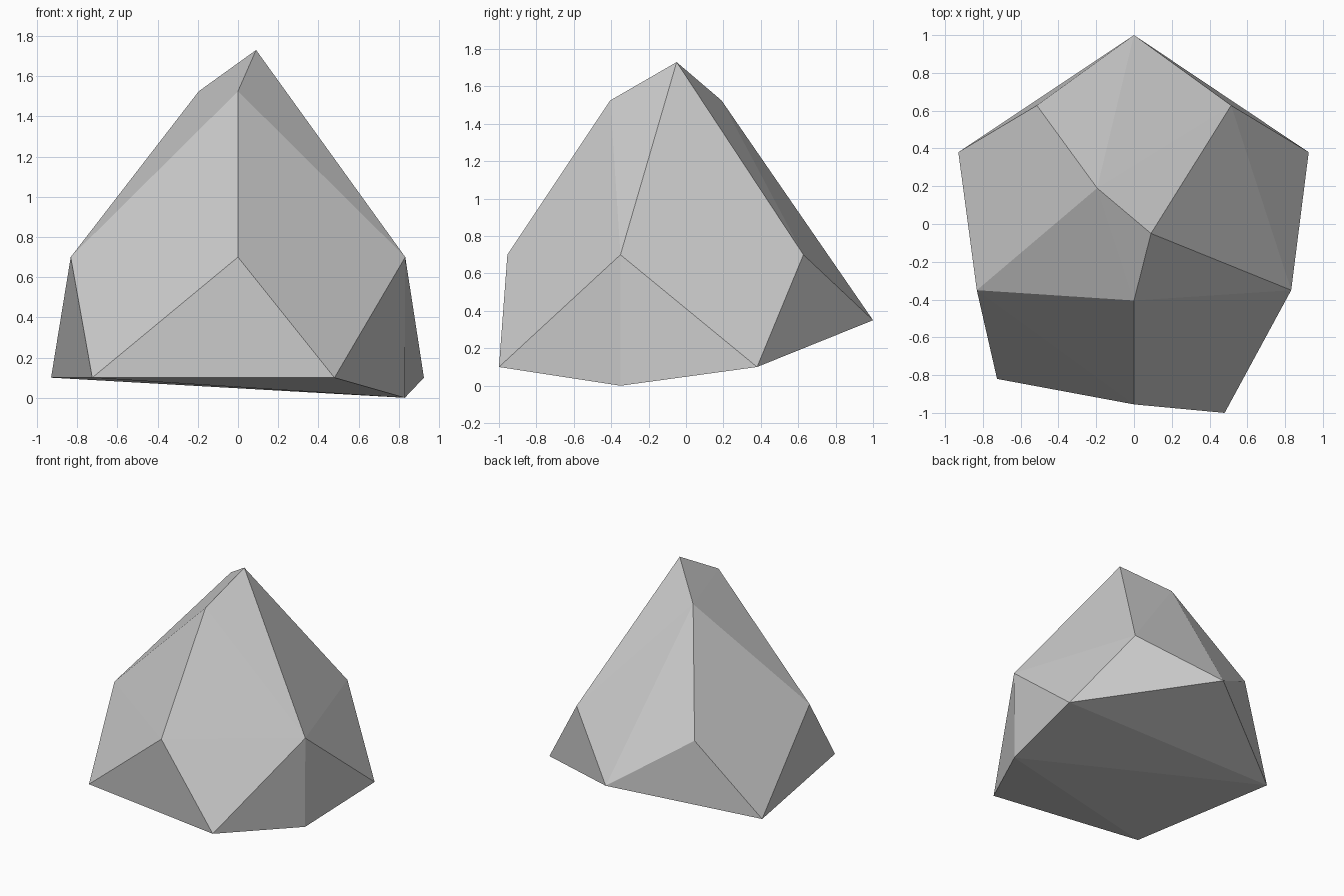
import bpy, bmesh
from math import cos, sin, radians

if "Cube" in bpy.data.objects:
    bpy.data.objects.remove(bpy.data.objects["Cube"])

# Middle belt: regular pentagon
belt = []
for i in range(5):
    a = radians(-90 + 72 * i)
    belt.append((0.875 * cos(a), -0.08 + 0.875 * sin(a), 0.70))

# Irregular lower rim, crown and lowest corner
rim = [(0.48, -1.0, 0.10), (0.925, 0.38, 0.10), (0, 1.0, 0.35),
       (-0.93, 0.38, 0.10), (-0.725, -0.82, 0.10)]
crown = [(0, -0.405, 1.525), (-0.195, 0.19, 1.525), (0.09, -0.05, 1.73)]
base = [(0.83, -0.35, 0.0)]

# Faceted rock: convex skin around all corners
bm = bmesh.new()
for p in belt + rim + crown + base:
    bm.verts.new(p)
bmesh.ops.convex_hull(bm, input=bm.verts[:])
bmesh.ops.recalc_face_normals(bm, faces=bm.faces[:])

mesh = bpy.data.meshes.new("rock")
bm.to_mesh(mesh)
bm.free()
rock = bpy.data.objects.new("rock", mesh)
bpy.context.collection.objects.link(rock)
